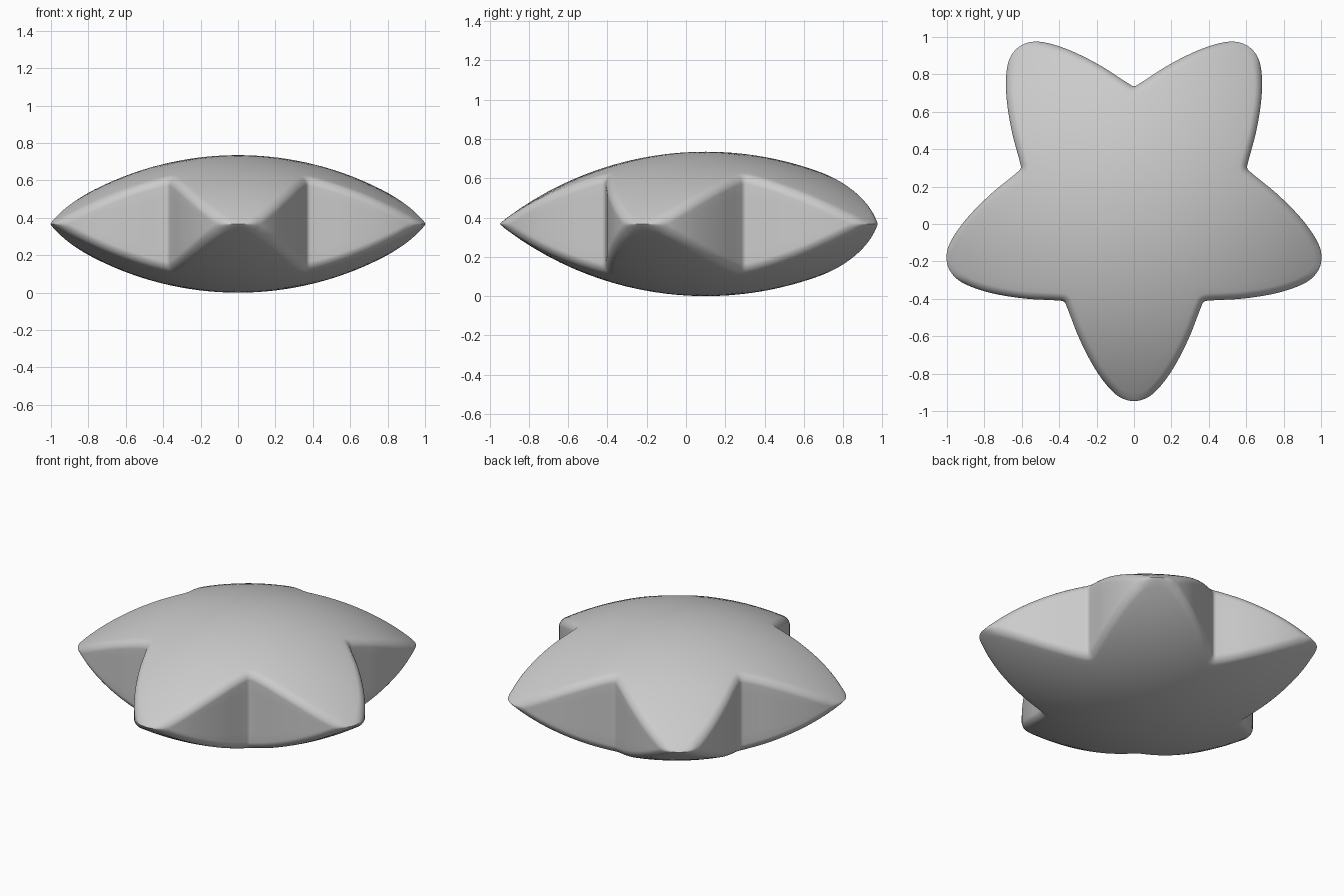
import bpy, bmesh, math
from mathutils import Vector, Matrix

if "Cube" in bpy.data.objects:
    bpy.data.objects.remove(bpy.data.objects["Cube"])

CY, HALF, R, F = 0.10, 0.3675, 1.69, 0.04   # star centre, half height, dome radius, edge rounding

# Half of one arm: (sideways, along the arm), from the tip to the valley
half = [(0, 1.047), (.07, 1.029), (.13, .98), (.195, .895), (.25, .8),
        (.3, .695), (.335, .605), (.357, .548), (.3744, .5153)]


def star_outline(steps=6):
    arm = [Vector((-v, u)) for v, u in reversed(half[1:])] + [Vector(p) for p in half[:-1]]
    ctrl = []
    for k in range(5):
        rot = Matrix.Rotation(math.pi - k * math.tau / 5, 2)
        ctrl += [rot @ p for p in arm]
    n, out = len(ctrl), []
    for i in range(n):
        a, b, c, d = (ctrl[(i + j) % n] for j in (-1, 0, 1, 2))
        for s in range(steps):
            t = s / steps
            out.append(0.5 * (2 * b + (c - a) * t + (2 * a - 5 * b + 4 * c - d) * t * t
                              + (3 * b - a - 3 * c + d) * t ** 3))
    return out


def cap(p):
    return HALF - R + math.sqrt(R * R - p.length_squared)


outline = star_outline()
n = len(outline)
inward = []
for i in range(n):
    t = (outline[(i + 1) % n] - outline[i - 1]).normalized()
    m = Vector((-t.y, t.x))
    inward.append(m if m.dot(outline[i]) < 0 else -m)

# Upper half rings: dome, rounded edge, wall
upper = []
inner = [p + m * F for p, m in zip(outline, inward)]
for k in range(1, 16):
    upper.append([(q.x, q.y, cap(q)) for q in (p * k / 15 for p in inner)])
for k in range(1, 9):
    a = math.pi / 2 * k / 8
    ring = []
    for p, m in zip(outline, inward):
        q = p + m * F * (1 - math.sin(a))
        fz = max(0, min(F, cap(p)))
        ring.append((q.x, q.y, max(0.0, cap(q) - fz * (1 - math.cos(a)))))
    upper.append(ring)
edge = upper[-1]
for k in (0.67, 0.33):
    upper.append([(x, y, z * k) for x, y, z in edge])

middle = [(x, y, 0) for x, y, z in edge]
rings = upper + [middle] + [[(x, y, -z) for x, y, z in r] for r in reversed(upper)]

# Star body
bm = bmesh.new()
loops = [[bm.verts.new((x, y + CY, z + HALF)) for x, y, z in r] for r in rings]
for a, b in zip(loops, loops[1:]):
    for i in range(n):
        j = (i + 1) % n
        bm.faces.new((a[i], b[i], b[j], a[j]))
for ring, z in ((loops[0], 2 * HALF), (loops[-1], 0)):
    c = bm.verts.new((0, CY, z))
    for i in range(n):
        bm.faces.new((c, ring[i], ring[(i + 1) % n]))
bmesh.ops.remove_doubles(bm, verts=bm.verts, dist=0.0003)
bmesh.ops.recalc_face_normals(bm, faces=bm.faces)
for f in bm.faces:
    f.smooth = True
mesh = bpy.data.meshes.new("puffy_star")
bm.to_mesh(mesh)
bm.free()
bpy.context.collection.objects.link(bpy.data.objects.new("puffy_star", mesh))
